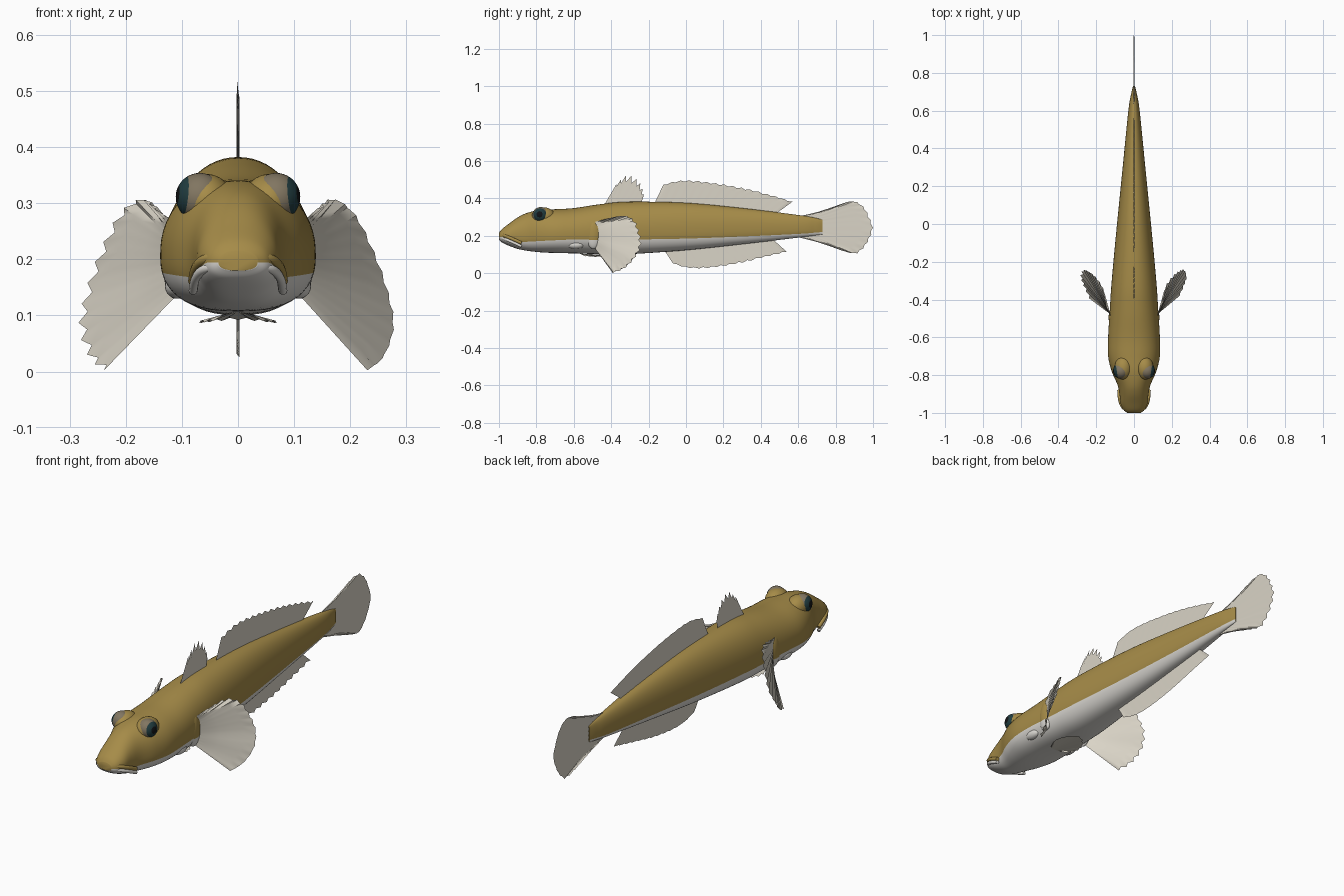
import bpy, bmesh, math
from mathutils import Vector

cube = bpy.data.objects.get("Cube")
if cube:
    bpy.data.objects.remove(cube, do_unlink=True)


def material(name, r, g, b):
    m = bpy.data.materials.new(name)
    m.use_nodes = True
    m.diffuse_color = (r, g, b, 1)
    bsdf = next(n for n in m.node_tree.nodes if n.type == 'BSDF_PRINCIPLED')
    bsdf.inputs["Base Color"].default_value = (r, g, b, 1)
    return m


GOLD = material("golden_skin", .38, .26, .065)
BELLY = material("pale_belly", .72, .7, .66)
FIN = material("cream_fin", .7, .66, .57)
IRIS = material("grey_brown_eye", .22, .18, .12)
TEAL = material("dark_teal_eye", .015, .045, .05)
BLACK = material("black_pupil", .006, .007, .008)


def finish(bm, name, mats, rule=None, angle=40):
    """Turn a bmesh into a shaded object, with materials chosen per face by rule."""
    bmesh.ops.recalc_face_normals(bm, faces=bm.faces)
    if rule:
        for f in bm.faces:
            f.material_index = rule(f)
    mesh = bpy.data.meshes.new(name)
    bm.to_mesh(mesh)
    bm.free()
    for m in mats:
        mesh.materials.append(m)
    ob = bpy.data.objects.new(name, mesh)
    bpy.context.collection.objects.link(ob)
    bpy.ops.object.select_all(action='DESELECT')
    ob.select_set(True)
    bpy.context.view_layer.objects.active = ob
    bpy.ops.object.shade_smooth_by_angle(angle=math.radians(angle))
    return ob


def spline(pts, steps):
    """Catmull-Rom samples through points of any dimension."""
    p = [pts[0]] + list(pts) + [pts[-1]]
    out = []
    for i in range(1, len(p) - 2):
        for k in range(steps):
            t = k / steps
            out.append([.5 * (2 * b + (c - a) * t + (2 * a - 5 * b + 4 * c - d) * t ** 2
                              + (3 * b - a - 3 * c + d) * t ** 3)
                        for a, b, c, d in zip(*p[i - 1:i + 3])])
    return out + [list(pts[-1])]


# Body stations: y, half width, bottom, top, colour line
STATIONS = [
    (-1, .035, .18, .215, .2), (-.985, .055, .165, .235, .195),
    (-.95, .071, .148, .262, .182), (-.9, .077, .13, .298, .168),
    (-.85, .088, .12, .322, .168), (-.78, .118, .112, .338, .172),
    (-.7, .137, .108, .342, .176), (-.6, .137, .106, .348, .18),
    (-.45, .128, .102, .37, .18), (-.3, .118, .102, .382, .18),
    (0, .09, .123, .376, .185), (.3, .06, .155, .348, .196),
    (.6, .03, .19, .311, .21), (.69, .015, .202, .296, .217),
    (.73, .005, .208, .285, .22)]
LOW, HIGH = 10, 18


def half_section(w, zb, zt, zl):
    """Right half outline, bottom to top, with one point exactly on the colour line."""
    zc = zb + .43 * (zt - zb)
    zl = min(max(zl, zb + .004), zc - .001)
    ta = -math.asin(((zc - zl) / (zc - zb)) ** 1.25)
    q = math.pi / 2
    angles = [-q + (ta + q) * i / LOW for i in range(LOW)]
    angles += [ta + (q - ta) * i / HIGH for i in range(HIGH + 1)]
    pts = []
    for a in angles:
        n, r = (2.5, zc - zb) if a < 0 else (2.15, zt - zc)
        x = w * max(math.cos(a), 0) ** (2 / n)
        pts.append((x, zc + math.copysign(r * abs(math.sin(a)) ** (2 / n), a)))
    return pts


bm = bmesh.new()
rings = []
for y, *dims in spline(STATIONS, 6):
    half = half_section(*dims)
    loop = half + [(-x, z) for x, z in half[-2:0:-1]]
    rings.append([bm.verts.new((x, y, z)) for x, z in loop])
count = len(rings[0])
for a, b in zip(rings, rings[1:]):
    for j in range(count):
        k = (j + 1) % count
        f = bm.faces.new((a[j], a[k], b[k], b[j]))
        f.material_index = int(j < LOW or j >= count - LOW)
for r in (rings[0], rings[-1]):
    bm.faces.new(r)
finish(bm, "body", [GOLD, BELLY])


def ellipsoid(name, center, radii, mats, rule=None, look=None):
    bm = bmesh.new()
    bmesh.ops.create_uvsphere(bm, u_segments=32, v_segments=24, radius=1)
    if look:
        turn = Vector((0, 0, 1)).rotation_difference(Vector(look)).to_matrix()
        bmesh.ops.rotate(bm, verts=bm.verts, matrix=turn)
    bmesh.ops.scale(bm, verts=bm.verts, vec=radii)
    bmesh.ops.translate(bm, verts=bm.verts, vec=center)
    return finish(bm, name, mats, rule)


# Eyes, brows, gill folds and fin lobes
for side, s in (("left", 1), ("right", -1)):
    eye = Vector((s * .068, -.777, .311))
    look = Vector((s, -.15, .1)).normalized()

    def eye_rule(f):
        a = math.degrees((f.calc_center_median() - eye).angle(look))
        return 2 if a < 26 else 1 if a < 52 else 0

    ellipsoid(side + "_eye", eye, (.043,) * 3, [IRIS, TEAL, BLACK], eye_rule, look)
    ellipsoid(side + "_brow", (s * .056, -.762, .304), (.047, .062, .048), [GOLD])
    ellipsoid(side + "_gill_fold", (s * .108, -.59, .152), (.022, .045, .022), [BELLY])
    ellipsoid(side + "_fin_lobe", (s * .113, -.495, .205), (.022, .04, .075), [GOLD, BELLY],
              lambda f: int(f.calc_center_median().z < .18))


# Lips
def lip(name, drop, depth, mat):
    pts = [(.08, -.88, .155), (.074, -.935, .18), (.053, -.975, .196), (0, -.99, .2)]
    pts += [(-x, y, z) for x, y, z in pts[-2::-1]]
    path = spline(pts, 6)
    curve = bpy.data.curves.new(name, 'CURVE')
    curve.dimensions = '3D'
    curve.bevel_depth = depth
    curve.bevel_resolution = 3
    curve.use_fill_caps = True
    sp = curve.splines.new('POLY')
    sp.points.add(len(path) - 1)
    for p, (x, y, z) in zip(sp.points, path):
        p.co = (x, y, z - drop, 1)
    sp.use_smooth = True
    curve.materials.append(mat)
    bpy.context.collection.objects.link(bpy.data.objects.new(name, curve))


lip("upper_lip", -.006, .009, GOLD)
lip("lower_lip", .011, .008, BELLY)


def resample(pts, n):
    """n points evenly spaced along a polyline."""
    pts = [Vector(p) for p in pts]
    lengths = [(b - a).length for a, b in zip(pts, pts[1:])]
    total, out = sum(lengths), []
    for i in range(n):
        d, k = total * i / (n - 1), 0
        while k < len(lengths) - 1 and d > lengths[k]:
            d -= lengths[k]
            k += 1
        out.append(pts[k].lerp(pts[k + 1], min(d / lengths[k], 1)))
    return out


def fin(name, base, tips, rays, notch=.04, pleat=.003):
    """Pleated membrane between a base line and a notched rim."""
    n, rows = 2 * rays - 1, 5
    lo, hi = resample(base, n), resample(spline(tips, 6), n)
    normal = (lo[-1] - lo[0]).cross(hi[n // 2] - lo[n // 2]).normalized()
    bm = bmesh.new()
    grid = []
    for i, (a, b) in enumerate(zip(lo, hi)):
        reach = 1 - notch * (i % 2)
        wave = normal * pleat * (1 if i % 2 else -1)
        grid.append([bm.verts.new(a.lerp(b, reach * r / rows) + wave * (r / rows))
                     for r in range(rows + 1)])
    for a, b in zip(grid, grid[1:]):
        for r in range(rows):
            bm.faces.new((a[r], a[r + 1], b[r + 1], b[r]))
    return finish(bm, name, [FIN], angle=60)


def flat(*pairs):
    return [(0, y, z) for y, z in pairs]


# Fins along the midline
fin("first_dorsal_fin", flat((-.44, .36), (-.24, .37)),
    flat((-.37, .48), (-.31, .525), (-.25, .49), (-.225, .42)), 8, .22, .002)
fin("second_dorsal_fin", flat((-.17, .37), (.1, .36), (.47, .31)),
    flat((-.12, .475), (-.02, .497), (.12, .487), (.3, .457), (.45, .42), (.57, .383)),
    16, .06)
fin("anal_fin", flat((-.12, .13), (.1, .145), (.46, .185)),
    flat((-.07, .052), (0, .03), (.1, .026), (.25, .046), (.4, .08), (.54, .113)), 14, .06)
fin("tail_fin", flat((.57, .3), (.7, .28), (.71, .25), (.7, .215), (.57, .2)),
    flat((.72, .325), (.88, .385), (.95, .355), (.985, .29), (1, .24), (.98, .18),
         (.945, .13), (.89, .105), (.72, .163)), 19, .03)

# Paired side fins
RIM = [(.145, -.43, .29), (.172, -.33, .308), (.21, -.275, .28), (.245, -.248, .21),
       (.268, -.242, .145), (.28, -.275, .08), (.262, -.33, .025), (.235, -.39, .002)]
for side, s in (("left", 1), ("right", -1)):
    fin(side + "_pectoral_fin", [(s * .125, -.485, .275), (s * .115, -.485, .13)],
        [(s * x, y, z) for x, y, z in RIM], 15, .035, .005)

# Belly disc
fin("pelvic_disc", [(-.02, -.57, .105), (.02, -.57, .105)],
    [(-.045, -.54, .092), (-.07, -.48, .088), (-.05, -.42, .09), (0, -.39, .094),
     (.05, -.42, .09), (.07, -.48, .088), (.045, -.54, .092)], 13, .05, .002)
